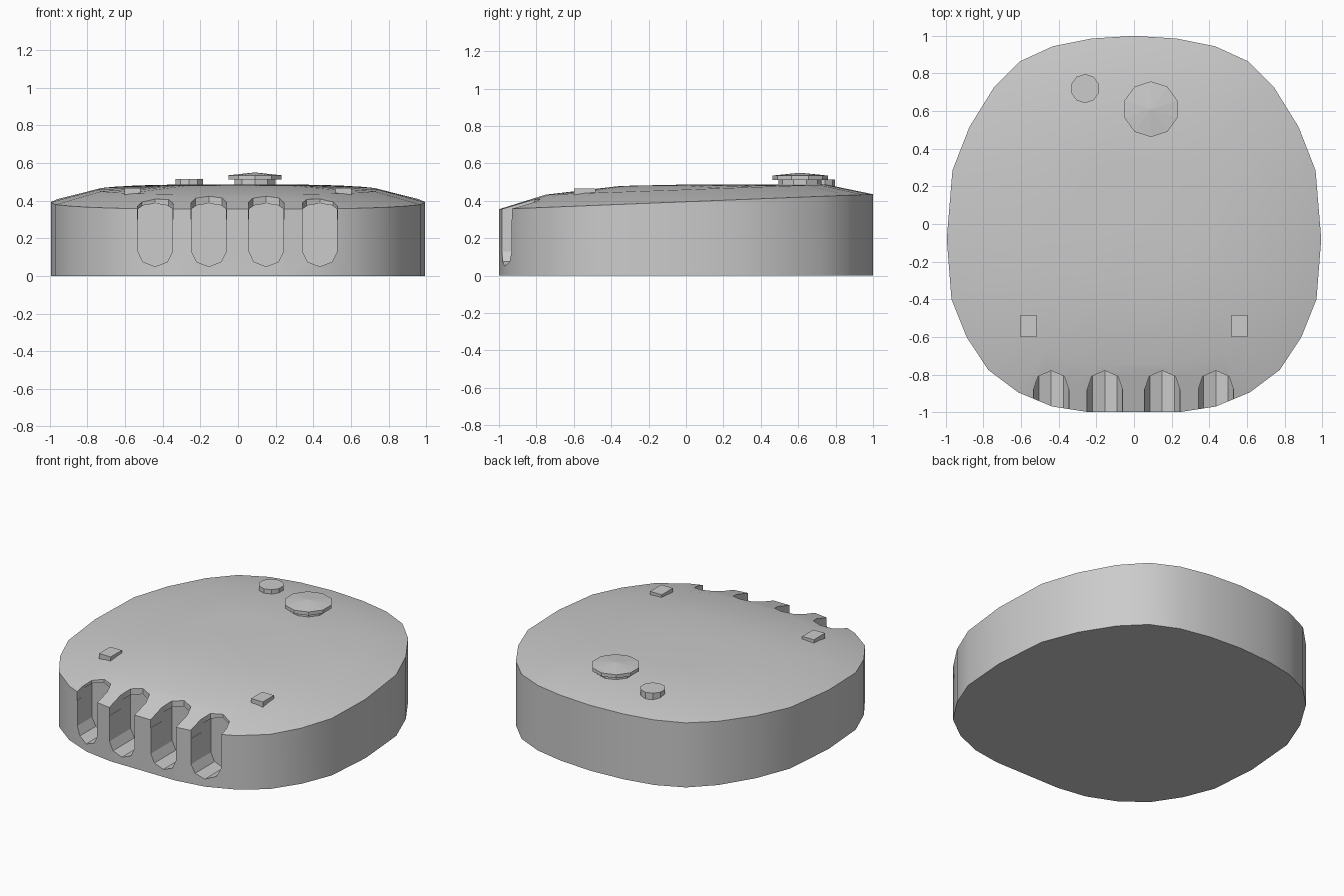
import bpy, bmesh, math

if "Cube" in bpy.data.objects:
    bpy.data.objects.remove(bpy.data.objects["Cube"])


def make_object(name, bm):
    bmesh.ops.recalc_face_normals(bm, faces=bm.faces)
    mesh = bpy.data.meshes.new(name)
    bm.to_mesh(mesh)
    bm.free()
    obj = bpy.data.objects.new(name, mesh)
    bpy.context.collection.objects.link(obj)
    return obj


def loft(name, rings, apex=None):
    """Closed solid through equal-length rings, optionally ending in a point."""
    bm = bmesh.new()
    rows = [[bm.verts.new(p) for p in ring] for ring in rings]
    n = len(rows[0])
    for a, b in zip(rows, rows[1:]):
        for i in range(n):
            j = (i + 1) % n
            bm.faces.new((a[i], a[j], b[j], b[i]))
    bm.faces.new(rows[0][::-1])
    if apex:
        tip = bm.verts.new(apex)
        for i in range(n):
            bm.faces.new((rows[-1][i], rows[-1][(i + 1) % n], tip))
    else:
        bm.faces.new(rows[-1])
    return make_object(name, bm)


def circle(x, y, z, r, n=10):
    return [(x + r * math.sin(2 * math.pi * i / n),
             y + r * math.cos(2 * math.pi * i / n), z) for i in range(n)]


def cut(target, cutter):
    cutter.hide_render = True
    mod = target.modifiers.new("cut", 'BOOLEAN')
    mod.operation = 'DIFFERENCE'
    mod.solver = 'EXACT'
    mod.object = cutter
    bpy.context.view_layer.objects.active = target
    bpy.ops.object.modifier_apply(modifier=mod.name)
    bpy.data.objects.remove(cutter)


# Body: mirrored outline, sloping rim and shallow domed top
half = [(0.23, 0.985), (0.43, 0.945), (0.605, 0.865), (0.745, 0.725),
        (0.875, 0.515), (0.965, 0.285), (0.995, -0.08), (0.97, -0.40),
        (0.89, -0.60), (0.775, -0.775), (0.615, -0.895), (0.435, -0.97),
        (0.24, -1.0)]
outline = [(0, 1.0)] + half + [(-x, y) for x, y in reversed(half)]


def dome_ring(s, base, slope):
    return [(x * s, y * s, base + slope * y * s) for x, y in outline]


body = loft("body", [dome_ring(1, 0, 0), dome_ring(1, 0.395, 0.04),
                     dome_ring(0.75, 0.460, 0.036),
                     dome_ring(0.35, 0.483, 0.010)], (0, 0, 0.487))

# Finger notches: round-ended slot from the front, scallop through the top edge
w = 0.092
slot = [(-w, .13), (-.065, .075), (0, .05), (.065, .075), (w, .13),
        (w, .355), (.065, .375), (0, .385), (-.065, .375), (-w, .355)]
v = 0.0935
scallop = [(-v, -1.1), (v, -1.1), (v, -.88), (.07, -.81), (0, -.78),
           (-.07, -.81), (-v, -.88)]
for cx in (-0.44, -0.155, 0.15, 0.435):
    cut(body, loft("slot_cutter", [[(cx + x, y, z) for x, z in slot]
                                   for y in (-1.12, -0.775)]))
    cut(body, loft("scallop_cutter", [[(cx + x, y, z) for x, y in scallop]
                                      for z in (0.30, 0.60)]))

bpy.ops.object.select_all(action='DESELECT')
body.select_set(True)
bpy.context.view_layer.objects.active = body
bpy.ops.object.shade_smooth_by_angle(angle=math.radians(25))

# Large knob: neck and faceted cap
loft("knob_neck", [circle(.09, .61, .44, .115), circle(.09, .61, .516, .115)])
loft("knob_cap", [circle(.09, .61, .512, .148), circle(.09, .61, .535, .148)],
     (.09, .61, .55))

# Small round button
loft("round_button", [circle(-.26, .72, .44, .077), circle(-.26, .72, .515, .077)])

# Pair of small square pads
for side, label in ((-1, "left_pad"), (1, "right_pad")):
    cx = side * 0.56
    corners = [(cx - .043, -.6), (cx + .043, -.6), (cx + .043, -.483), (cx - .043, -.483)]
    loft(label, [[(x, y, z) for x, y in corners] for z in (.42, .467)])
